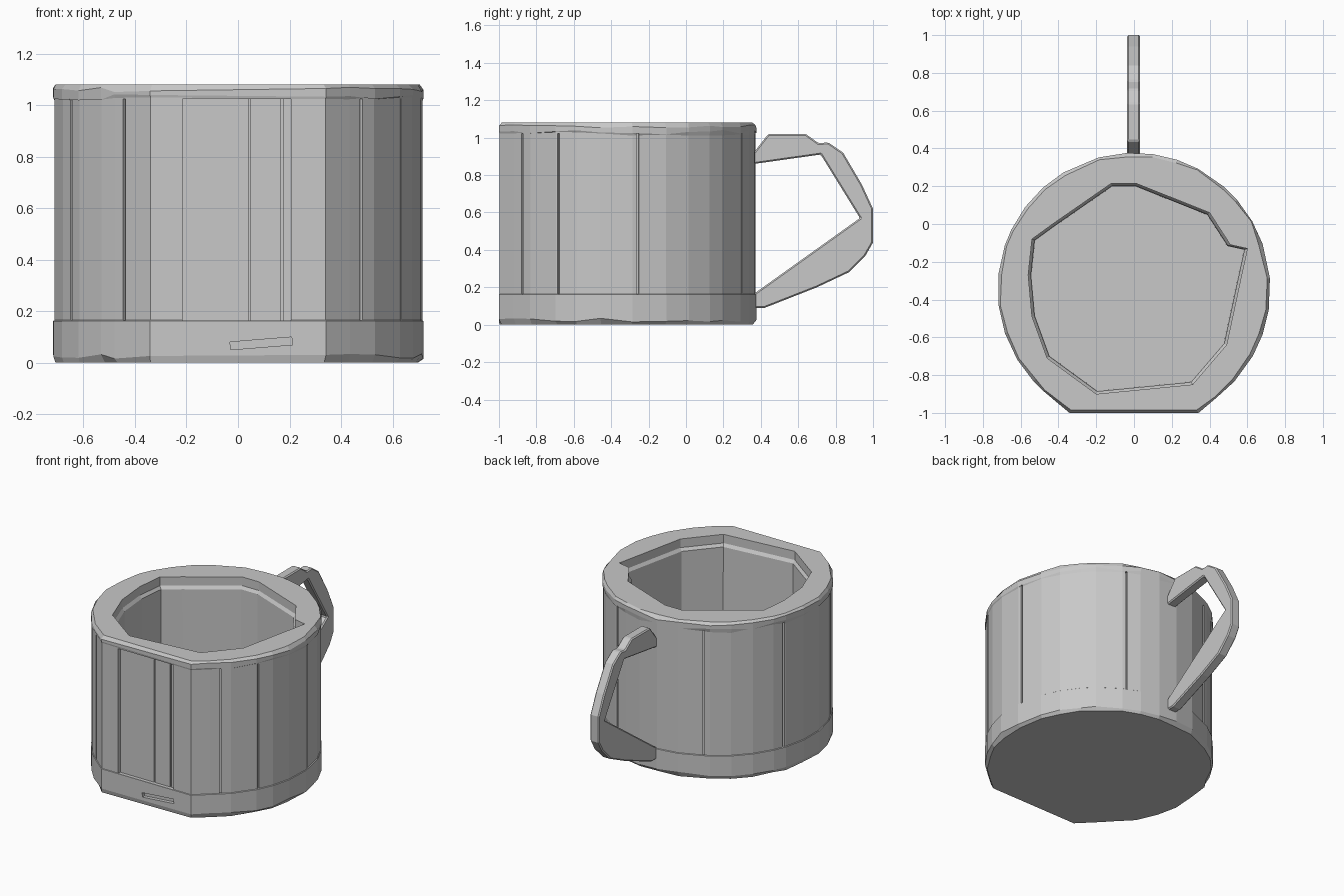
import bpy, bmesh, math, random
from mathutils import Matrix

random.seed(4)
if "Cube" in bpy.data.objects:
    bpy.data.objects.remove(bpy.data.objects["Cube"], do_unlink=True)

# One grey clay colour
GREY = (0.58, 0.58, 0.58, 1)
clay = bpy.data.materials.new("grey clay")
clay.use_nodes = True
clay.diffuse_color = GREY
clay.node_tree.nodes["Principled BSDF"].inputs["Base Color"].default_value = GREY

CENTRE_Y, RADIUS, HEIGHT, FLOOR = -0.345, 0.722, 1.08, 0.165


def finish(name, bm):
    bmesh.ops.recalc_face_normals(bm, faces=bm.faces)
    mesh = bpy.data.meshes.new(name)
    bm.to_mesh(mesh)
    bm.free()
    mesh.materials.append(clay)
    obj = bpy.data.objects.new(name, mesh)
    bpy.context.scene.collection.objects.link(obj)
    return obj


def loft(name, rings):
    """Join equal-length closed rings and cap both ends."""
    bm = bmesh.new()
    loops = [[bm.verts.new(p) for p in ring] for ring in rings]
    n = len(loops[0])
    for low, high in zip(loops, loops[1:]):
        for i in range(n):
            j = (i + 1) % n
            bm.faces.new((low[i], low[j], high[j], high[i]))
    bm.faces.new(loops[0])
    bm.faces.new(loops[-1])
    return finish(name, bm)


def block(name, location, size, turn=0.0, tilt=0.0):
    bm = bmesh.new()
    bmesh.ops.create_cube(bm, size=1)
    matrix = (Matrix.Translation(location) @ Matrix.Rotation(turn, 4, "Z")
              @ Matrix.Rotation(tilt, 4, "Y") @ Matrix.Diagonal((*size, 1)))
    bmesh.ops.transform(bm, matrix=matrix, verts=bm.verts)
    return finish(name, bm)


def cut(target, cutter):
    cutter.hide_render = True
    mod = target.modifiers.new("cut", "BOOLEAN")
    mod.operation, mod.object, mod.solver = "DIFFERENCE", cutter, "EXACT"
    bpy.context.view_layer.objects.active = target
    bpy.ops.object.modifier_apply(modifier=mod.name)
    bpy.data.objects.remove(cutter, do_unlink=True)


# Outer wall: uneven facets sweeping round from one front corner to the other
facets = 27
start, sweep = math.radians(-62.5), math.radians(305)
angles = [start + sweep * (i + (random.uniform(-0.3, 0.3) if 0 < i < facets else 0)) / facets
          for i in range(facets + 1)]


def outline(z, scale, ragged=0.0, chipped=0.0):
    ring = []
    for i, a in enumerate(angles):
        r = RADIUS * (scale - random.uniform(0, chipped))
        if i in (0, facets):
            r *= 1.025
        ring.append((r * math.cos(a), max(CENTRE_Y + r * math.sin(a), -1.0),
                     z + random.uniform(-ragged, ragged)))
    return ring


body = loft("mug_body", [
    outline(0, 0.995, 0, 0.03), outline(0.025, 1.0, 0.01), outline(FLOOR - 0.003, 1.0),
    outline(FLOOR, 0.994), outline(1.02, 0.994, 0.012), outline(1.03, 1.0, 0.012),
    outline(1.06, 1.0, 0.01), outline(HEIGHT, 0.995, 0, 0.025)])

# Hollow with an irregular many-sided mouth, slightly narrower below the lip
mouth = [(-0.54, -0.08), (-0.43, 0), (-0.12, 0.215), (0.01, 0.215), (0.4, 0.06),
         (0.51, -0.11), (0.6, -0.13), (0.565, -0.29), (0.49, -0.64), (0.31, -0.85),
         (-0.2, -0.9), (-0.46, -0.71), (-0.54, -0.49), (-0.56, -0.27)]


def mouth_ring(z, scale):
    return [(x * scale, CENTRE_Y + (y - CENTRE_Y) * scale, z) for x, y in mouth]


cut(body, loft("hollow_cutter", [mouth_ring(FLOOR, 0.97), mouth_ring(1.0, 0.975),
                                 mouth_ring(1.02, 1.0), mouth_ring(1.3, 1.0)]))

# Recessed front panel with two seams, and a worn slot in the base band
cut(body, block("panel_cutter", (-0.005, -1, 0.593), (0.42, 0.05, 0.86)))
for x in (0.045, 0.17):
    cut(body, block("seam_cutter", (x, -0.98, 0.593), (0.008, 0.025, 0.86)))
cut(body, block("base_slot_cutter", (0.09, -1, 0.075), (0.24, 0.05, 0.03), 0, -0.08))

# Thin vertical grooves between the staves
for degrees in (-48, -28, 7, 64, 118, 160, 205, 232):
    a = math.radians(degrees)
    spot = (0.715 * math.cos(a), CENTRE_Y + 0.715 * math.sin(a), 0.593)
    cut(body, block("groove_cutter", spot, (0.03, 0.012, 0.86), a))

# Angular handle: outer edge from top to bottom, then the inner opening
handle_outer = [(0.33, 0.87), (0.37, 0.93), (0.44, 1.02), (0.64, 1.02), (0.71, 0.97),
                (0.76, 0.975), (0.84, 0.92), (0.94, 0.75), (1.0, 0.62), (1.0, 0.44),
                (0.96, 0.37), (0.87, 0.28), (0.7, 0.2), (0.42, 0.09), (0.33, 0.09)]
handle_inner = [(0.33, 0.15), (0.37, 0.17), (0.93, 0.57), (0.72, 0.91), (0.33, 0.855)]
handle = loft("handle", [[(x, y, z) for y, z in handle_outer + handle_inner]
                         for x in (-0.036, 0.032)])
bevel = handle.modifiers.new("worn edges", "BEVEL")
bevel.width, bevel.segments = 0.008, 1
